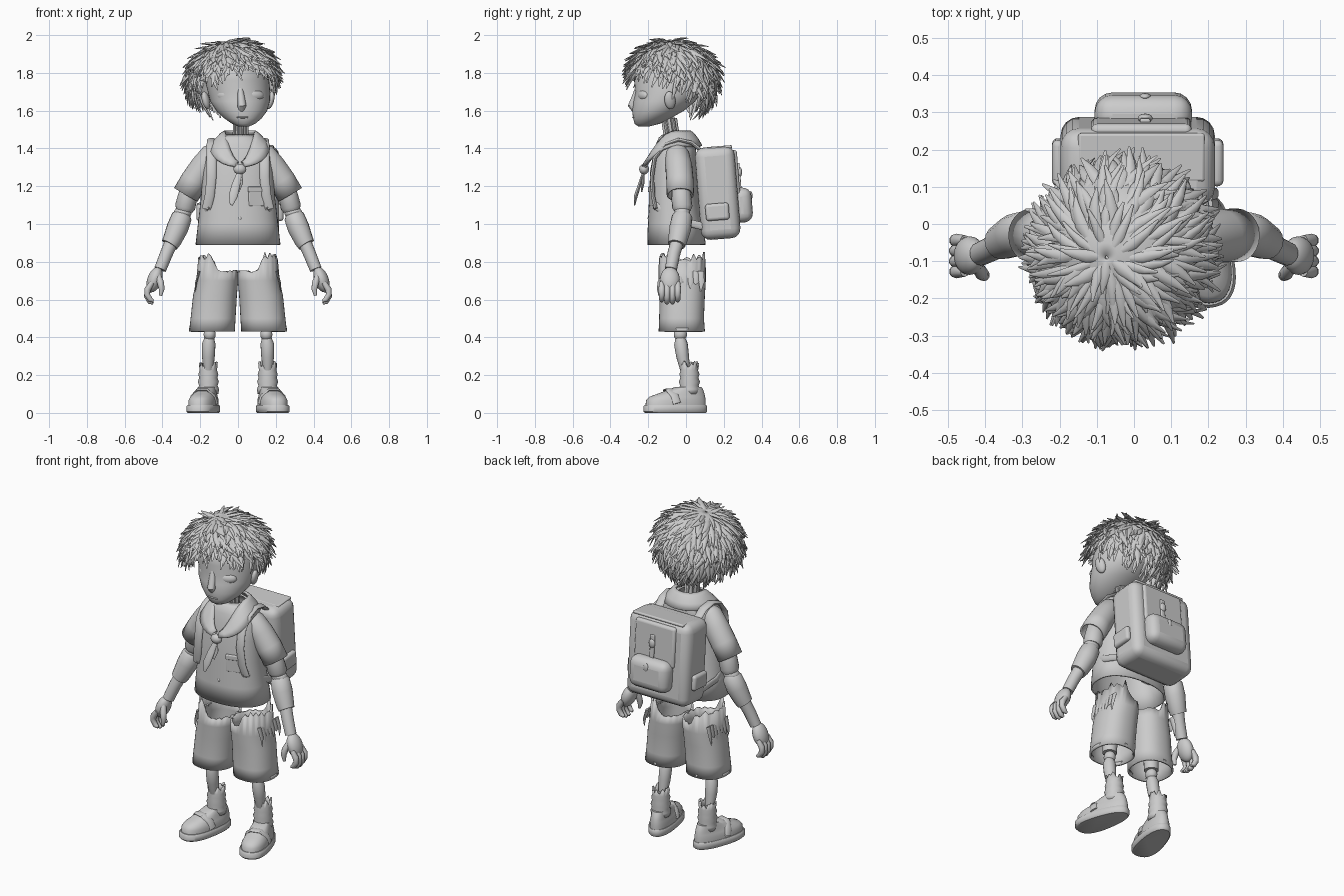
import bpy, bmesh, math, random
from math import sin, cos, pi, radians
from mathutils import Vector, Matrix, Euler

random.seed(4)
if "Cube" in bpy.data.objects:
    bpy.data.objects.remove(bpy.data.objects["Cube"])

clay = bpy.data.materials.new("clay_grey")
clay.use_nodes = True
clay.diffuse_color = (0.6, 0.6, 0.6, 1)
clay.node_tree.nodes["Principled BSDF"].inputs["Base Color"].default_value = (0.6, 0.6, 0.6, 1)


def finish(name, bm, thick=0, bevel=0, matrix=None):
    bmesh.ops.recalc_face_normals(bm, faces=bm.faces)
    mesh = bpy.data.meshes.new(name)
    bm.to_mesh(mesh)
    bm.free()
    mesh.shade_smooth()
    mesh.set_sharp_from_angle(angle=radians(45))
    mesh.materials.append(clay)
    obj = bpy.data.objects.new(name, mesh)
    bpy.context.collection.objects.link(obj)
    if matrix:
        obj.matrix_world = matrix
    if thick:
        mod = obj.modifiers.new("Thickness", 'SOLIDIFY')
        mod.thickness, mod.offset = thick, 0
    if bevel:
        mod = obj.modifiers.new("Rounding", 'BEVEL')
        mod.width, mod.segments, mod.limit_method = bevel, 4, 'ANGLE'
    return obj


def skin(bm, rows, loop=True, caps=True):
    """Bridge rows of points into a surface."""
    grid = [[bm.verts.new(p) for p in row] for row in rows]
    n = len(grid[0])
    for low, high in zip(grid, grid[1:]):
        for i in range(n if loop else n - 1):
            j = (i + 1) % n
            bm.faces.new((low[i], low[j], high[j], high[i]))
    if caps:
        bm.faces.new(grid[0])
        bm.faces.new(grid[-1])


def loft(name, rings, power=2.0, sides=40, caps=True, thick=0, warp=None, matrix=None):
    """Stack of rounded outlines: (x, z, half width, front y, back y)."""
    bm = bmesh.new()
    rows = []
    for x, z, rx, front, back in rings:
        row = []
        for k in range(sides):
            a = 2 * pi * k / sides
            c, s = cos(a), sin(a)
            px = math.copysign(abs(c) ** (2 / power), c) * rx
            py = math.copysign(abs(s) ** (2 / power), s) * (back - front) / 2
            row.append(Vector((x + px, (front + back) / 2 + py, z)))
        rows.append(row)
    if warp:
        for r, row in enumerate(rows):
            for p in row:
                warp(p, r)
    skin(bm, rows, caps=caps)
    return finish(name, bm, thick, matrix=matrix)


def tube(bm, points, radii, hint=(1, 0, 0), flat=1.0, sides=16, caps=True):
    points = [Vector(p) for p in points]
    rows = []
    for i, p in enumerate(points):
        t = (points[min(i + 1, len(points) - 1)] - points[max(i - 1, 0)]).normalized()
        a = Vector(hint)
        a = (a - t * a.dot(t)).normalized()
        b = t.cross(a) * flat
        rows.append([p + radii[i] * (a * cos(2 * pi * k / sides) + b * sin(2 * pi * k / sides))
                     for k in range(sides)])
    skin(bm, rows, caps=caps)


def limb(name, points, radii, thick=0, **options):
    bm = bmesh.new()
    tube(bm, points, radii, caps=not thick, **options)
    return finish(name, bm, thick)


def ball(name, loc, size, rot=(0, 0, 0)):
    bm = bmesh.new()
    bmesh.ops.create_uvsphere(bm, u_segments=24, v_segments=14, radius=1)
    return finish(name, bm, matrix=Matrix.LocRotScale(Vector(loc), Euler(rot), Vector(size)))


def box(name, loc, size, bevel, frame=Matrix(), rot=(0, 0, 0)):
    bm = bmesh.new()
    bmesh.ops.create_cube(bm, size=1)
    bmesh.ops.scale(bm, vec=size, verts=bm.verts)
    return finish(name, bm, bevel=bevel, matrix=frame @ Matrix.LocRotScale(Vector(loc), Euler(rot), None))


# Head, tapering to a small chin
loft("head", [(.03, 1.515, .025, -.25, -.2), (.03, 1.53, .06, -.272, -.14), (.026, 1.56, .1, -.28, -.08),
              (.02, 1.6, .135, -.285, -.01), (.01, 1.65, .158, -.28, .05), (.005, 1.7, .165, -.268, .08),
              (-.005, 1.76, .17, -.275, .09), (-.015, 1.83, .16, -.262, .09), (-.03, 1.9, .11, -.2, .04),
              (-.04, 1.93, .04, -.13, -.03)])
limb("nose", [(.012, -.255, 1.72), (.016, -.268, 1.67), (.02, -.284, 1.625), (.02, -.27, 1.595)], [.014, .02, .024, .012])
ball("mouth", (.025, -.276, 1.565), (.032, .009, .006))
for side, label in ((-1, "right"), (1, "left")):
    ball(label + "_eyelid", (.012 + side * .072, -.223, 1.68), (.055, .03, .032), (0, 0, side * .35))
    ball(label + "_ear", (side * .17, -.085, 1.655), (.02, .03, .048), (.2, side * .2, side * .3))

# Hair: a scalp cap covered with tapered locks fanning out from the crown
turn = Euler((radians(5), radians(-12), 0)).to_matrix()
hair_center, hair_size = Vector((-.033, -.073, 1.768)), Vector((.212, .213, .193))


def hairline(az):
    return radians(54 + 35 * (1 - cos(az)))


def scalp(theta, az, lift=1.0):
    d = Vector((sin(theta) * sin(az), -sin(theta) * cos(az), cos(theta)))
    return hair_center + turn @ (d * hair_size) * lift


bm = bmesh.new()
skin(bm, [[scalp(max(.02, hairline(2 * pi * k / 40) * r / 12), 2 * pi * k / 40, 1.015) for k in range(40)]
          for r in range(13)], caps=False)
finish("scalp", bm, thick=.012)

bm = bmesh.new()
count = 640
for i in range(count):
    az = i * 2.39996 + random.uniform(-.15, .15)
    theta = hairline(az) * math.sqrt((i + .5) / count)
    reach = random.uniform(.36, .66)
    swing = random.uniform(-.3, .3)
    flick = random.uniform(.03, .2) + .12 * sin(theta) * random.random()
    path = [scalp(theta + reach * t, az + swing * t, 1.01 + .06 * sin(pi * t * .6) + flick * t * t)
            for t in (0, .35, .7, 1)]
    size = random.uniform(.75, 1.2)
    normal = scalp(theta, az) - hair_center
    tube(bm, path, [.011 * size, .016 * size, .011 * size, .003],
         hint=normal.cross(path[-1] - path[0]), flat=.55, sides=6)
finish("hair_locks", bm)

# Slatted neck
bm = bmesh.new()
tube(bm, [(.01, -.06, 1.36), (.015, -.09, 1.56)], [.032, .032])
for k in range(9):
    dx, dy = .034 * cos(2 * pi * k / 9), .034 * sin(2 * pi * k / 9)
    tube(bm, [(.01 + dx, -.06 + dy, 1.36), (.015 + dx, -.09 + dy, 1.56)], [.009, .009], sides=8)
finish("neck", bm)

# Shirt body, open at the hem
loft("shirt", [(0, .89, .22, -.2, .1), (0, 1, .207, -.197, .085), (0, 1.15, .19, -.19, .06), (0, 1.28, .182, -.185, .05),
               (0, 1.37, .172, -.168, .05), (0, 1.42, .145, -.155, .045), (0, 1.455, .105, -.14, .03),
               (0, 1.47, .075, -.12, .01)], power=2.3, sides=48, caps=False, thick=.01)

# Open collar folded outwards, meeting at the knot
bm = bmesh.new()
rows = []
for t in (0, .3, .7, 1):
    row = []
    for k in range(33):
        a = .12 + (2 * pi - .24) * k / 32
        front = max(0, cos(a))
        width, depth = .078 + .07 * t, (.15 if cos(a) > 0 else .075) + .06 * t * (1 - .6 * front)
        z = 1.49 + .012 * sin(pi * t) - .078 * t - .17 * front ** 2 + .06 * t * front ** 3
        row.append(Vector((.01 + width * sin(a) * (1 + .35 * t * front), -.055 - depth * cos(a), z)))
    rows.append(row)
skin(bm, rows, loop=False, caps=False)
finish("collar", bm, thick=.014)

# Neckerchief, chest pocket and buttons
ball("scarf_knot", (.01, -.222, 1.29), (.034, .026, .028))
limb("scarf_tail_long", [(.01, -.225, 1.28), (-.01, -.245, 1.21), (-.025, -.265, 1.15), (-.035, -.272, 1.1)],
     [.012, .022, .024, .008], flat=.4)
limb("scarf_tail_short", [(.01, -.225, 1.28), (.005, -.228, 1.22), (.0, -.235, 1.17)], [.012, .022, .008], flat=.4)
for side in (-1, 1):
    limb("scarf_band", [(.01, -.225, 1.295), (.01 + side * .05, -.205, 1.33), (.01 + side * .095, -.15, 1.4)],
         [.016, .014, .01], hint=(0, 0, 1), flat=.6)
box("chest_pocket", (.097, -.179, 1.145), (.085, .014, .1), .006, rot=(0, 0, .3))
box("pocket_flap", (.097, -.182, 1.183), (.09, .018, .03), .006, rot=(0, 0, .3))
ball("button", (.01, -.197, 1.03), (.009, .006, .009))

for side, label in ((-1, "right"), (1, "left")):
    def mirrored(points):
        return [(side * x, y, z) for x, y, z in points]

    # Sleeve and jointed arm
    limb(label + "_sleeve", mirrored([(.09, -.05, 1.4), (.135, -.047, 1.365), (.18, -.038, 1.305), (.232, -.032, 1.23), (.276, -.03, 1.155)]),
         [.04, .06, .066, .067, .067], thick=.01, sides=24)
    limb(label + "_upper_arm", mirrored([(.24, -.03, 1.24), (.265, -.025, 1.15), (.28, -.02, 1.09), (.285, -.02, 1.07)]),
         [.045, .052, .054, .044])
    ball(label + "_elbow", (side * .292, -.02, 1.06), (.047, .042, .035))
    limb(label + "_forearm", mirrored([(.288, -.02, 1.06), (.297, -.02, 1.04), (.32, -.03, .98), (.35, -.045, .91), (.362, -.05, .89)]),
         [.038, .054, .058, .05, .046])
    limb(label + "_wrist", mirrored([(.35, -.045, .91), (.38, -.065, .84), (.412, -.08, .76)]), [.036, .034, .032])

    # Palm, curled fingers and thumb
    ball(label + "_palm", (side * .442, -.085, .705), (.038, .052, .07), (0, side * -.35, 0))
    bm = bmesh.new()
    for k in range(4):
        y = -.128 + .028 * k
        drop = .012 * (k in (1, 2))
        tube(bm, mirrored([(.455, y, .69), (.478, y, .655), (.482, y, .628 - drop), (.465, y, .6 - drop), (.448, y, .592 - drop)]),
             [.014, .018, .016, .015, .008], hint=(0, 1, 0), sides=10)
    tube(bm, mirrored([(.425, -.11, .73), (.41, -.132, .69), (.404, -.138, .655), (.41, -.138, .62)]),
         [.016, .019, .016, .008], hint=(0, 1, 0), sides=10)
    finish(label + "_fingers", bm)

    # Torn shorts leg, rising to a ragged hip
    def torn(p, row):
        if row == 4:
            rise = max(0, min(1, (abs(p.x) - .1) / .035))
            p.z += rise * random.uniform(.05, .1) + random.uniform(-.006, .006)

    loft(label + "_shorts_leg", [(side * .138, .43, .116, -.14, .095), (side * .132, .5, .114, -.137, .09),
                                 (side * .122, .62, .111, -.135, .095), (side * .11, .7, .106, -.14, .1),
                                 (side * .106, .75, .1, -.14, .1)],
         power=2.3, caps=False, thick=.01, warp=torn)
    limb(label + "_shorts_hem", mirrored([(.138, -.022, .432), (.138, -.022, .45)]), [.119, .118], thick=.006, sides=32)
    bm = bmesh.new()
    for k in range(7):
        y = -.09 + .028 * k
        tube(bm, mirrored([(.205, y, .75), (.222, y + .004, .69), (.226, y, .64 + .02 * (k % 3))]),
             [.018, .015, .002], hint=(0, 1, 0), flat=.4, sides=6)
    finish(label + "_torn_fringe", bm)

    # Jointed leg
    limb(label + "_thigh", mirrored([(.145, -.03, .6), (.15, -.03, .44)]), [.045, .04])
    ball(label + "_knee", (side * .15, -.03, .415), (.032, .035, .035))
    limb(label + "_shin", mirrored([(.152, -.03, .395), (.155, -.027, .365), (.157, -.018, .3), (.157, -.005, .23)]),
         [.026, .036, .034, .026])

    # Wrinkled sock with a frayed top
    def frayed(p, row):
        if row == 7:
            p.z += random.uniform(-.015, .025)

    folds = [(.1, .048), (.125, .052), (.145, .044), (.165, .051), (.185, .043), (.205, .048), (.225, .041), (.25, .045)]
    loft(label + "_sock", [(side * .157, z, r, .018 - r, .018 + r) for z, r in folds],
         sides=28, caps=False, thick=.01, warp=frayed)

    # Round-toed shoe turned outwards
    foot = Matrix.Translation((side * .178, -.055, 0)) @ Matrix.Rotation(side * radians(14), 4, 'Z')

    def widen_toe(p, row):
        p.x *= 1 - p.y * .9

    loft(label + "_shoe_sole", [(0, 0, .07, -.165, .163), (0, .008, .077, -.173, .17), (0, .034, .077, -.173, .17),
                                (0, .042, .071, -.166, .165)], power=2.4, warp=widen_toe, matrix=foot)
    loft(label + "_shoe_upper", [(0, .03, .068, -.162, .163), (0, .065, .069, -.16, .163), (0, .085, .062, -.142, .16),
                                 (0, .1, .056, -.1, .157), (0, .12, .052, -.045, .15), (0, .138, .047, .0, .14)],
         power=2.3, warp=widen_toe, matrix=foot)
    bm = bmesh.new()
    tube(bm, [(-.07, -.01, .05), (-.06, -.02, .09), (-.025, -.04, .122), (.025, -.04, .122), (.06, -.02, .09), (.07, -.01, .05)],
         [.022] * 6, hint=(0, 1, 0), flat=.35)
    finish(label + "_shoe_strap", bm, matrix=foot)

    # Shoulder strap, then its lower half back to the pack
    limb(label + "_shoulder_strap", mirrored([(.13, .09, 1.38), (.135, .03, 1.43), (.138, -.04, 1.445), (.14, -.11, 1.42),
                                             (.14, -.165, 1.35), (.14, -.18, 1.25), (.15, -.175, 1.15), (.165, -.16, 1.08)]),
         [.026] * 8, flat=.4)
    limb(label + "_lower_strap", mirrored([(.155, -.165, 1.1), (.195, -.09, 1.05), (.205, .0, 1.01), (.18, .12, .98)]),
         [.02] * 4, hint=(0, 0, 1), flat=.4)

# Backpack with flap, pockets and buckles, leaning forward slightly
pack = Matrix.Translation((.01, .168, 1.165)) @ Matrix.Rotation(radians(4.5), 4, 'X')
box("pack_body", (0, 0, 0), (.415, .21, .49), .05, pack)
box("pack_flap", (.01, .1, .1), (.27, .036, .24), .016, pack)
box("pack_flap_top", (.01, .03, .238), (.34, .13, .016), .007, pack)
box("pack_front_pocket", (.015, .122, -.075), (.262, .11, .185), .048, pack)
box("buckle_strap", (.02, .12, .08), (.028, .014, .14), .005, pack)
ball("upper_buckle", pack @ Vector((.02, .125, .1)), (.02, .012, .026))
ball("lower_buckle", pack @ Vector((.02, .172, -.03)), (.016, .01, .026))
for side, label in ((-1, "right"), (1, "left")):
    box(label + "_pack_side_pocket", (side * .213, -.01, -.1), (.035, .125, .09), .016, pack)
